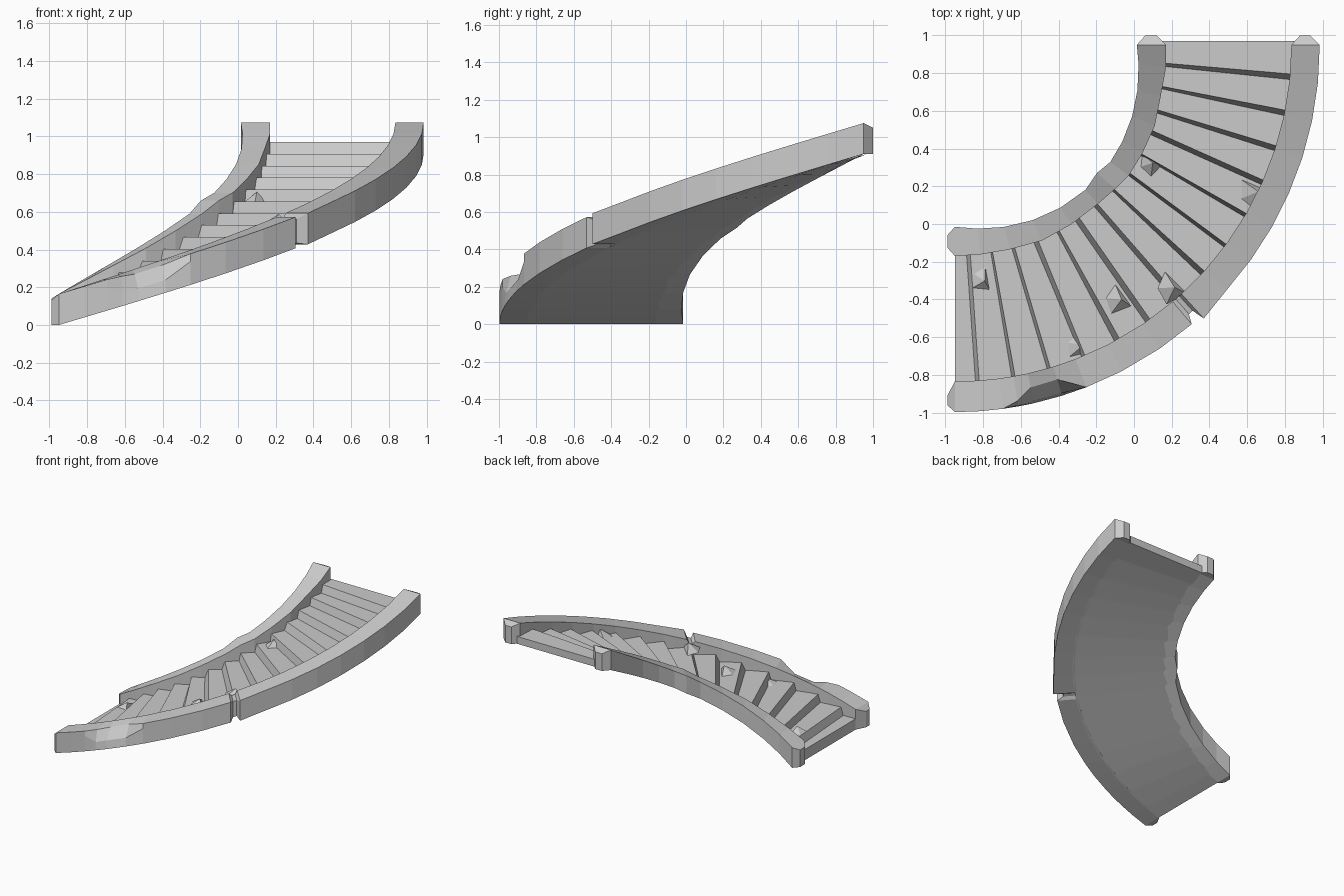
import bpy, bmesh, math, random
from math import sin, cos, pi, radians
from mathutils import Vector

if "Cube" in bpy.data.objects:
    bpy.data.objects.remove(bpy.data.objects["Cube"])

random.seed(4)
CX, CY = -0.95, 0.95      # turning centre of the stair
RISE, WALL = 0.91, 0.165  # total climb, wall height


def pt(r, a, z, ext=0.0):
    """Point at radius r, angle a (0 = foot, 90 = head), pushed ext along the path."""
    t = radians(a)
    return Vector((CX + r * sin(t) + ext * cos(t), CY - r * cos(t) + ext * sin(t), z))


def base(a):
    return RISE * a / 90


def finish(name, bm):
    bmesh.ops.recalc_face_normals(bm, faces=bm.faces)
    me = bpy.data.meshes.new(name)
    bm.to_mesh(me)
    bm.free()
    ob = bpy.data.objects.new(name, me)
    bpy.context.collection.objects.link(ob)
    return ob


def sweep(name, rings):
    """Closed tube through rings of equal point count, capped at both ends."""
    bm = bmesh.new()
    vs = [[bm.verts.new(p) for p in ring] for ring in rings]
    n = len(rings[0])
    for a, b in zip(vs, vs[1:]):
        for i in range(n):
            j = (i + 1) % n
            bm.faces.new((a[i], a[j], b[j], b[i]))
    bm.faces.new(vs[0])
    bm.faces.new(vs[-1])
    return finish(name, bm)


def section(a, near, far, lo, hi, ext=0.0, chip=0.0):
    """Wall cross-section; chip cuts into the far top edge."""
    mid = lo + (hi - lo) * (0.75 if chip == 0 else 0.4)
    return [pt(near, a, lo, ext), pt(near, a, hi, ext), pt(far - chip, a, hi - chip * 0.25, ext),
            pt(far - chip * 0.15, a, mid, ext), pt(far, a, lo, ext)]


# Outer wall with a crack and a chipped edge
rings = [section(0, 1.86, 1.91, 0, 0.13, -0.04)]
chips = {10: 0.03, 12.5: 0.085, 17: 0.09}
for a in (0, 4, 7.5, 10, 12.5, 17, 21, 27, 34, 40.3, 41, 41.8, 42.3, 48, 54, 60, 66, 72, 78, 84, 90):
    crack = a in (41, 41.8)
    far = 1.948 - 0.013 * a / 90 - (0.05 if crack else 0) + (0.02 if a == 42.3 else 0)
    hi = base(a) + WALL - (0.025 if crack else 0)
    rings.append(section(a, 1.785, far, base(a) + (0.012 if crack else 0), hi,
                         chip=chips.get(a, 0)))
rings.append(section(90, 1.83, 1.885, RISE, RISE + 0.14, 0.05))
sweep("outer_wall", rings)

# Inner wall, bowed and slightly worn
rings = [section(0, 1.075, 1.01, 0, 0.14, -0.04)]
for a in (0, 7, 15, 24, 33, 42, 48, 53, 60, 68, 76, 84, 90):
    s = sin(pi * a / 90)
    wear = random.uniform(-0.012, 0.012) if 0 < a < 90 else 0
    lump = 0.02 if a == 48 else 0
    rings.append(section(a, 1.12 + 0.025 * s + wear, 0.965 + 0.07 * s - lump,
                         base(a) + 0.03 * s, base(a) + WALL + lump * 0.5))
rings.append(section(90, 1.07, 1.01, RISE, RISE + 0.14, 0.05))
sweep("inner_wall", rings)

# Steps: treads with leaning risers, plus the sloped underside and end faces
STEPS, RI, RO = 14, 1.10, 1.80
path = [(0, 0.088)]
for k in range(STEPS):
    a = 3.5 + 6.2 * k
    z = 0.088 + 0.063 * k
    lean = random.uniform(0.5, 1.0)
    path += [(a, z), (a + lean, z + 0.063)]
path.append((90, 0.97))
bm = bmesh.new()
rows = []
for a, z in path:
    s = sin(pi * a / 90)
    ext = 0.02 if a == 90 else 0
    skew = random.uniform(-0.4, 0.4) if 0 < a < 90 else 0
    rows.append([bm.verts.new(p) for p in (
        pt(RI, a + skew, z, ext), pt(RO, a, z, ext),
        pt(RO, a, base(a), ext), pt(RI, a, base(a) + 0.03 * s, ext))])
for p, q in zip(rows, rows[1:]):
    bm.faces.new((p[0], p[1], q[1], q[0]))
    bm.faces.new((p[3], p[2], q[2], q[3]))
bm.faces.new(rows[0])
bm.faces.new(rows[-1])
finish("steps", bm)


def rubble(name, r, a, size, height):
    """Broken wedge of stone lying against a riser."""
    k = max(0, math.floor((a - 3.5) / 6.2) + 1)
    z = 0.088 + 0.063 * k
    bm = bmesh.new()
    foot = [pt(r - size, a + 1.8, z), pt(r + size, a + 2, z),
            pt(r + size * 0.7, a - 1.8, z), pt(r - size * 0.5, a - 1.2, z)]
    top = pt(r + size * 0.2, a + 1.2, z + height)
    vs = [bm.verts.new(p) for p in foot + [top]]
    for i in range(4):
        bm.faces.new((vs[i], vs[(i + 1) % 4], vs[4]))
    finish(name, bm)


# Loose chips on the treads
for i, (r, a, size, h) in enumerate([(1.25, 6, 0.06, 0.04), (1.60, 32, 0.07, 0.05),
                                     (1.72, 41, 0.08, 0.06), (1.77, 63, 0.09, 0.06),
                                     (1.72, 22, 0.06, 0.04), (1.21, 58, 0.06, 0.05)]):
    rubble(f"stone_chip_{i + 1}", r, a, size, h)
